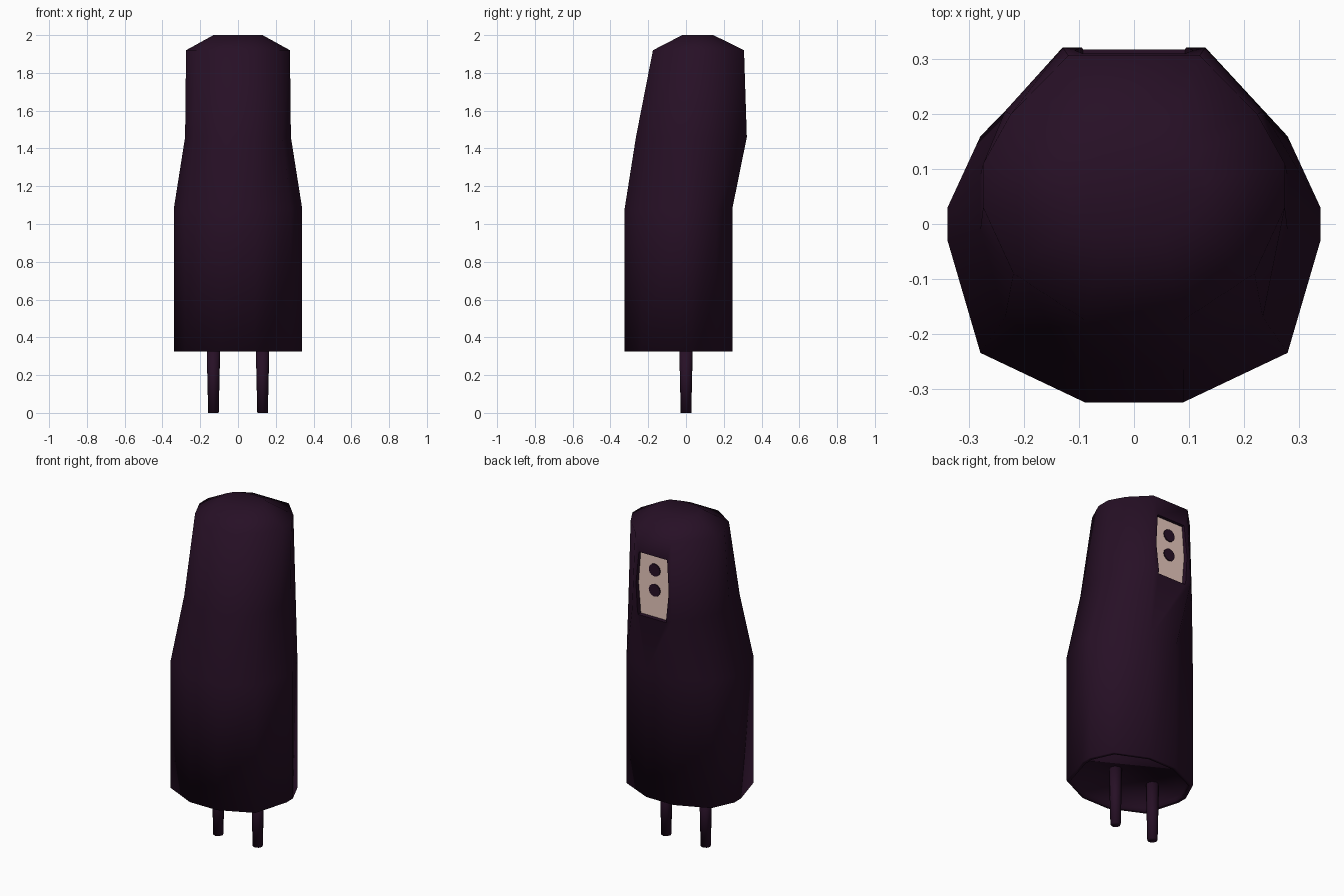
import bpy, bmesh, math
from mathutils import Matrix

if "Cube" in bpy.data.objects:
    bpy.data.objects.remove(bpy.data.objects["Cube"])


def material(name, rgb):
    m = bpy.data.materials.new(name)
    m.diffuse_color = (*rgb, 1)
    m.use_nodes = True
    m.node_tree.nodes["Principled BSDF"].inputs["Base Color"].default_value = m.diffuse_color
    return m


PURPLE = material("dark_purple", (0.020, 0.005, 0.019))
SKIN = material("pale_skin", (0.80, 0.58, 0.51))


def make(name, bm, mat, smooth=True):
    bmesh.ops.recalc_face_normals(bm, faces=bm.faces)
    mesh = bpy.data.meshes.new(name)
    bm.to_mesh(mesh)
    bm.free()
    mesh.materials.append(mat)
    for p in mesh.polygons:
        p.use_smooth = smooth
    ob = bpy.data.objects.new(name, mesh)
    bpy.context.collection.objects.link(ob)
    return ob


def loft(bm, rings):
    """Bridge closed rings of equal length and cap both ends."""
    loops = [[bm.verts.new(p) for p in r] for r in rings]
    n = len(loops[0])
    for a, b in zip(loops, loops[1:]):
        for i in range(n):
            bm.faces.new((a[i], a[(i + 1) % n], b[(i + 1) % n], b[i]))
    bm.faces.new(loops[0])
    bm.faces.new(loops[-1])


def ring(half, z):
    """Mirror the right half of a cross-section, front to back."""
    return [(x, y, z) for x, y in half] + [(-x, y, z) for x, y in reversed(half)]


# Hooded robe: twelve-sided sections, leaning towards the face
hem = [(.09, -.325), (.28, -.235), (.34, -.03), (.34, .03), (.28, .16), (.09, .245)]
hem_inner = [(x * .93, -.04 + (y + .04) * .93) for x, y in hem]
neck = [(.09, -.265), (.235, -.17), (.28, -.01), (.28, .09), (.235, .206), (.13, .322)]
brow = [(.09, -.175), (.22, -.09), (.275, .03), (.275, .11), (.225, .2), (.12, .307)]
crown = [(.05, -.02), (.105, 0), (.13, .045), (.13, .08), (.105, .12), (.05, .145)]
bm = bmesh.new()
loft(bm, [ring(hem_inner, .345), ring(hem_inner, .325), ring(hem, .325),
          ring(hem, 1.08), ring(neck, 1.46), ring(brow, 1.92), ring(crown, 2.0)])
robe = make("robe", bm, PURPLE)


def face_prism(y0, y1):
    """Six-sided face outline with slightly bulging sides."""
    outline = [(-.093, 1.44), (.093, 1.44), (.108, 1.62),
               (.093, 1.81), (-.093, 1.81), (-.108, 1.62)]
    b = bmesh.new()
    loft(b, [[(x, y, z) for x, z in outline] for y in (y0, y1)])
    return b


# Recessed face opening in the hood
cutter = make("face_cutter", face_prism(.285, .5), PURPLE, False)
cutter.hide_render = True
cutter.hide_viewport = True
mod = robe.modifiers.new("face_opening", 'BOOLEAN')
mod.object = cutter
mod.operation = 'DIFFERENCE'
mod.solver = 'EXACT'

# Face plate at the bottom of the opening
make("face", face_prism(.284, .292), SKIN, False)

# Two round eyes, one above the other
for label, z in (("upper_eye", 1.72), ("lower_eye", 1.60)):
    bm = bmesh.new()
    bmesh.ops.create_cone(bm, cap_ends=True, segments=12, radius1=.037, radius2=.037,
                          depth=.008, matrix=Matrix.Translation((0, .294, z))
                          @ Matrix.Rotation(math.pi / 2, 4, 'X'))
    make(label, bm, PURPLE, False)

# Thin tapered legs
for label, x in (("left_leg", -.13), ("right_leg", .13)):
    bm = bmesh.new()
    bmesh.ops.create_cone(bm, cap_ends=True, segments=8, radius1=.028, radius2=.036,
                          depth=.35, matrix=Matrix.Translation((x, 0, .175)))
    make(label, bm, PURPLE)
